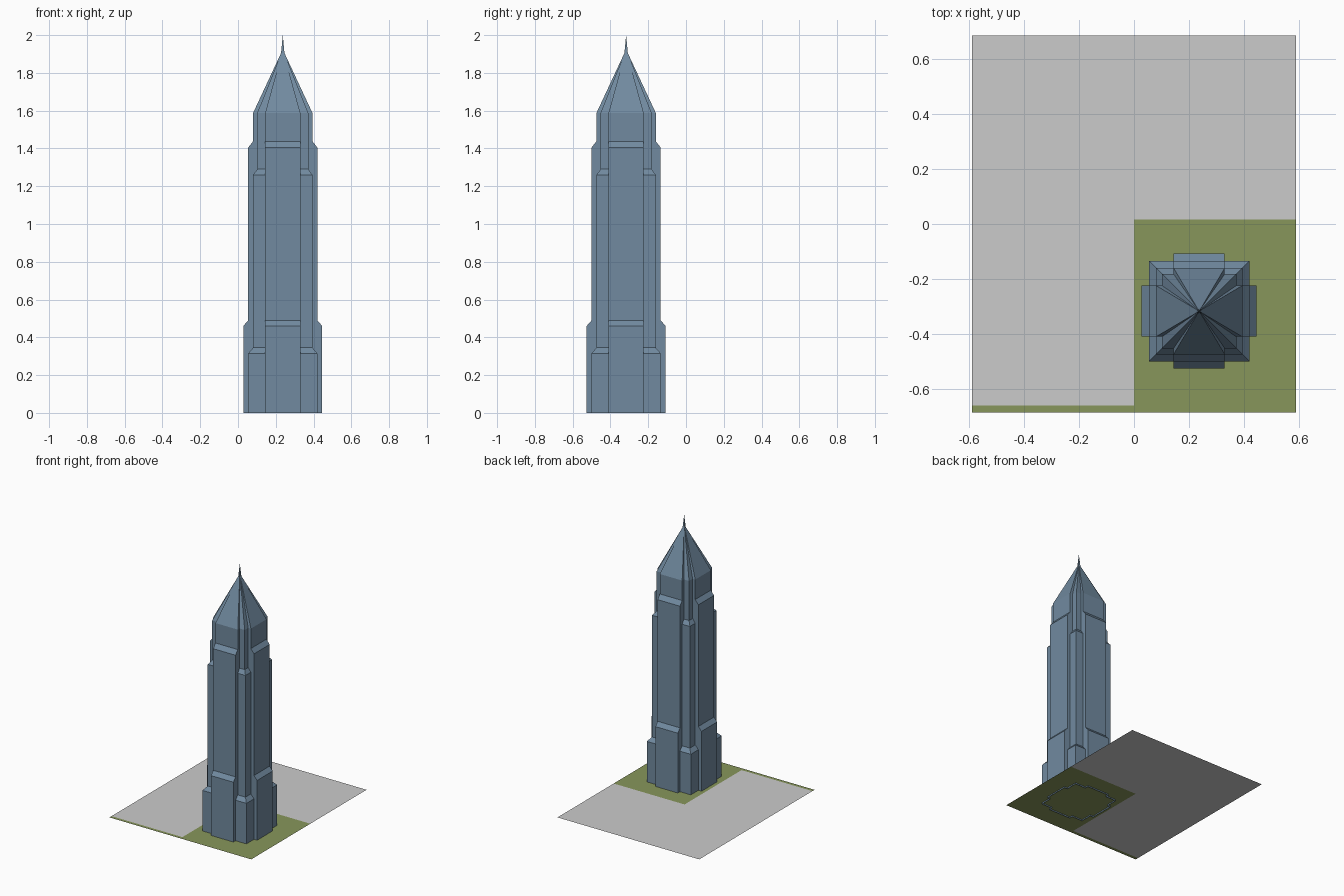
import bpy, bmesh

if "Cube" in bpy.data.objects:
    bpy.data.objects.remove(bpy.data.objects["Cube"])


def material(name, rgb):
    m = bpy.data.materials.new(name)
    m.diffuse_color = (*rgb, 1.0)
    m.use_nodes = True
    m.node_tree.nodes["Principled BSDF"].inputs["Base Color"].default_value = m.diffuse_color
    return m


BLUE = material("blue_grey_cladding", (0.165, 0.255, 0.35))
GREY = material("pale_grey_paving", (0.60, 0.60, 0.60))
GREEN = material("olive_grass", (0.245, 0.305, 0.105))


def finish(name, bm, mat):
    mesh = bpy.data.meshes.new(name)
    bm.to_mesh(mesh)
    bm.free()
    mesh.materials.append(mat)
    ob = bpy.data.objects.new(name, mesh)
    bpy.context.collection.objects.link(ob)
    return ob


def plate(name, x0, x1, y0, y1, z, mat):
    bm = bmesh.new()
    bm.faces.new([bm.verts.new(p) for p in
                  ((x0, y0, z), (x1, y0, z), (x1, y1, z), (x0, y1, z))])
    return finish(name, bm, mat)


def section(arm, corner, w):
    """Square plan with a projecting bay of half width w on each side."""
    quarter = [(arm, -w), (arm, w), (corner, w), (corner, corner), (w, corner)]
    pts = []
    for _ in range(4):
        pts += quarter
        quarter = [(-y, x) for x, y in quarter]
    return pts


# Tower: stepped shaft with sloped setbacks, folded spire and needle
W = 0.093
levels = [  # height, bay reach, corner reach, bay half width
    (0.0, 0.209, 0.183, W), (0.315, 0.209, 0.183, W),
    (0.345, 0.209, 0.157, W), (0.46, 0.209, 0.157, W),
    (0.49, 0.183, 0.157, W), (1.26, 0.183, 0.157, W),
    (1.29, 0.183, 0.135, W), (1.405, 0.183, 0.135, W),
    (1.438, 0.157, 0.135, W), (1.588, 0.157, 0.135, W),
    (1.905, 0.009, 0.0078, 0.0054),
]
cx, cy = 0.237, -0.317
bm = bmesh.new()
rings = [[bm.verts.new((cx + x, cy + y, z)) for x, y in section(a, c, w)]
         for z, a, c, w in levels]
for lo, hi in zip(rings, rings[1:]):
    for i in range(20):
        j = (i + 1) % 20
        bm.faces.new((lo[i], lo[j], hi[j], hi[i]))
tip = bm.verts.new((cx, cy, 2.0))
for i in range(20):
    bm.faces.new((rings[-1][i], rings[-1][(i + 1) % 20], tip))
finish("tower", bm, BLUE)

# Ground: three paved blocks, a grass block around the tower, a grass verge
X, Y, Z = 0.59, 0.685, 0.01
plate("paving_left", -X, 0, -0.66, Y, Z, GREY)
plate("paving_back_right", 0, X, 0.017, Y, Z, GREY)
plate("grass_block", 0, X, -Y, 0.017, Z, GREEN)
plate("grass_verge", -X, 0, -Y, -0.66, Z, GREEN)
